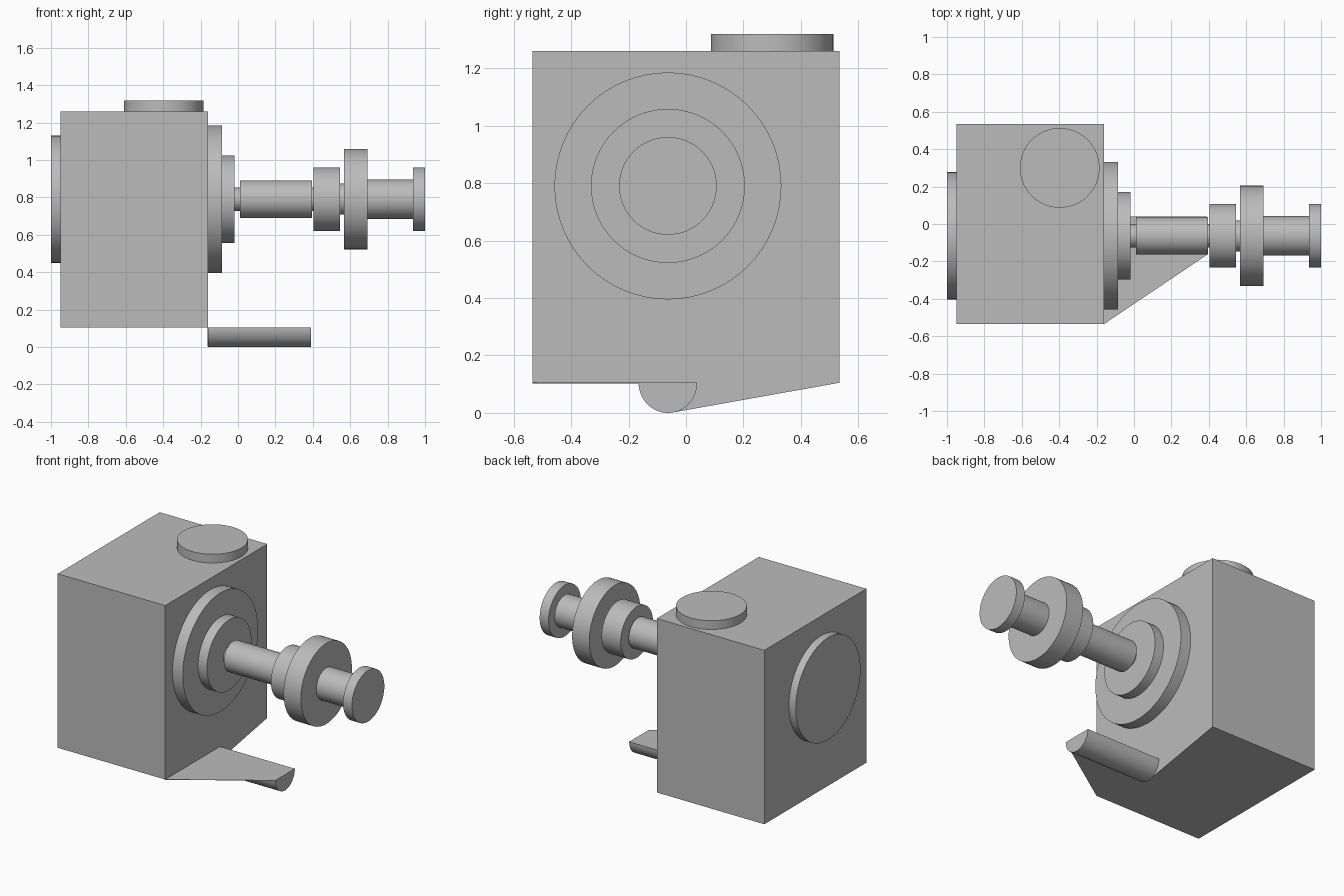
import bpy
import bmesh
from math import pi, radians, cos, sin
from mathutils import Matrix, Vector

default = bpy.data.objects.get("Cube")
if default:
    bpy.data.objects.remove(default, do_unlink=True)

# Single grey material
GREY = (0.5, 0.5, 0.5, 1)
grey = bpy.data.materials.new("plain_grey")
grey.use_nodes = True
grey.diffuse_color = GREY
grey.node_tree.nodes["Principled BSDF"].inputs["Base Color"].default_value = GREY

AXIS_Y, AXIS_Z = -0.063, 0.79
WALL_X, BASE_Z = -0.16, 0.105


def finish(name, bm, smooth=False):
    mesh = bpy.data.meshes.new(name)
    bm.to_mesh(mesh)
    bm.free()
    mesh.materials.append(grey)
    obj = bpy.data.objects.new(name, mesh)
    bpy.context.collection.objects.link(obj)
    if smooth:
        bpy.ops.object.select_all(action="DESELECT")
        obj.select_set(True)
        bpy.context.view_layer.objects.active = obj
        bpy.ops.object.shade_smooth_by_angle(angle=radians(30))
    return obj


def cylinder(name, radius, length, matrix):
    bm = bmesh.new()
    bmesh.ops.create_cone(bm, cap_ends=True, segments=64, radius1=radius,
                          radius2=radius, depth=length, matrix=matrix)
    return finish(name, bm, True)


def disc_on_axis(name, x0, x1, radius):
    place = Matrix.Translation(((x0 + x1) / 2, AXIS_Y, AXIS_Z))
    return cylinder(name, radius, x1 - x0, place @ Matrix.Rotation(pi / 2, 4, "Y"))


def prism(name, points, push, smooth=False):
    """Extrude a planar outline along the push vector."""
    bm = bmesh.new()
    face = bm.faces.new([bm.verts.new(p) for p in points])
    new = bmesh.ops.extrude_face_region(bm, geom=[face], use_keep_orig=True)["geom"]
    bmesh.ops.translate(bm, vec=Vector(push),
                        verts=[v for v in new if isinstance(v, bmesh.types.BMVert)])
    bmesh.ops.recalc_face_normals(bm, faces=bm.faces)
    return finish(name, bm, smooth)


# Main housing block
low, high = Vector((-0.95, -0.535, BASE_Z)), Vector((WALL_X, 0.535, 1.26))
bm = bmesh.new()
bmesh.ops.create_cube(bm, size=1, matrix=Matrix.Translation((low + high) / 2)
                      @ Matrix.Diagonal((*(high - low), 1)))
finish("housing", bm)

# Round cap on the top
cylinder("top_cap", 0.213, 0.06, Matrix.Translation((-0.397, 0.3, 1.288)))

# Turned parts along the horizontal axis
for name, x0, x1, radius in (
    ("rear_cover", -1.0, -0.95, 0.34),
    ("large_flange", WALL_X, -0.085, 0.395),
    ("small_flange", -0.085, -0.02, 0.234),
    ("inner_neck", -0.02, 0.01, 0.062),
    ("shaft", 0.01, 0.395, 0.1),
    ("middle_neck", 0.395, 0.405, 0.062),
    ("collar", 0.405, 0.545, 0.17),
    ("outer_neck", 0.545, 0.567, 0.083),
    ("wheel", 0.567, 0.693, 0.268),
    ("outer_shaft", 0.693, 0.935, 0.105),
    ("end_disc", 0.935, 1.0, 0.17),
):
    disc_on_axis(name, x0, x1, radius)

# Half-round spout under the shaft
R, TIP_X = 0.102, 0.39
arc = [(WALL_X, AXIS_Y - R * cos(pi * i / 32), BASE_Z - BASE_Z * sin(pi * i / 32))
       for i in range(33)]
prism("half_round_spout", arc, (TIP_X - WALL_X, 0, 0), True)

# Thin flat gusset from the housing corner to the spout tip
prism("flat_gusset",
      [(WALL_X, low.y, BASE_Z), (TIP_X, AXIS_Y - R, BASE_Z), (WALL_X, AXIS_Y - R, BASE_Z)],
      (0, 0, -0.002))

# Thin upright gusset from the spout to the back corner
prism("upright_gusset",
      [(WALL_X, high.y, BASE_Z), (WALL_X, AXIS_Y + R, BASE_Z),
       (WALL_X, AXIS_Y, BASE_Z / 2), (WALL_X, AXIS_Y + 0.02, 0.002)],
      (-0.002, 0, 0))
